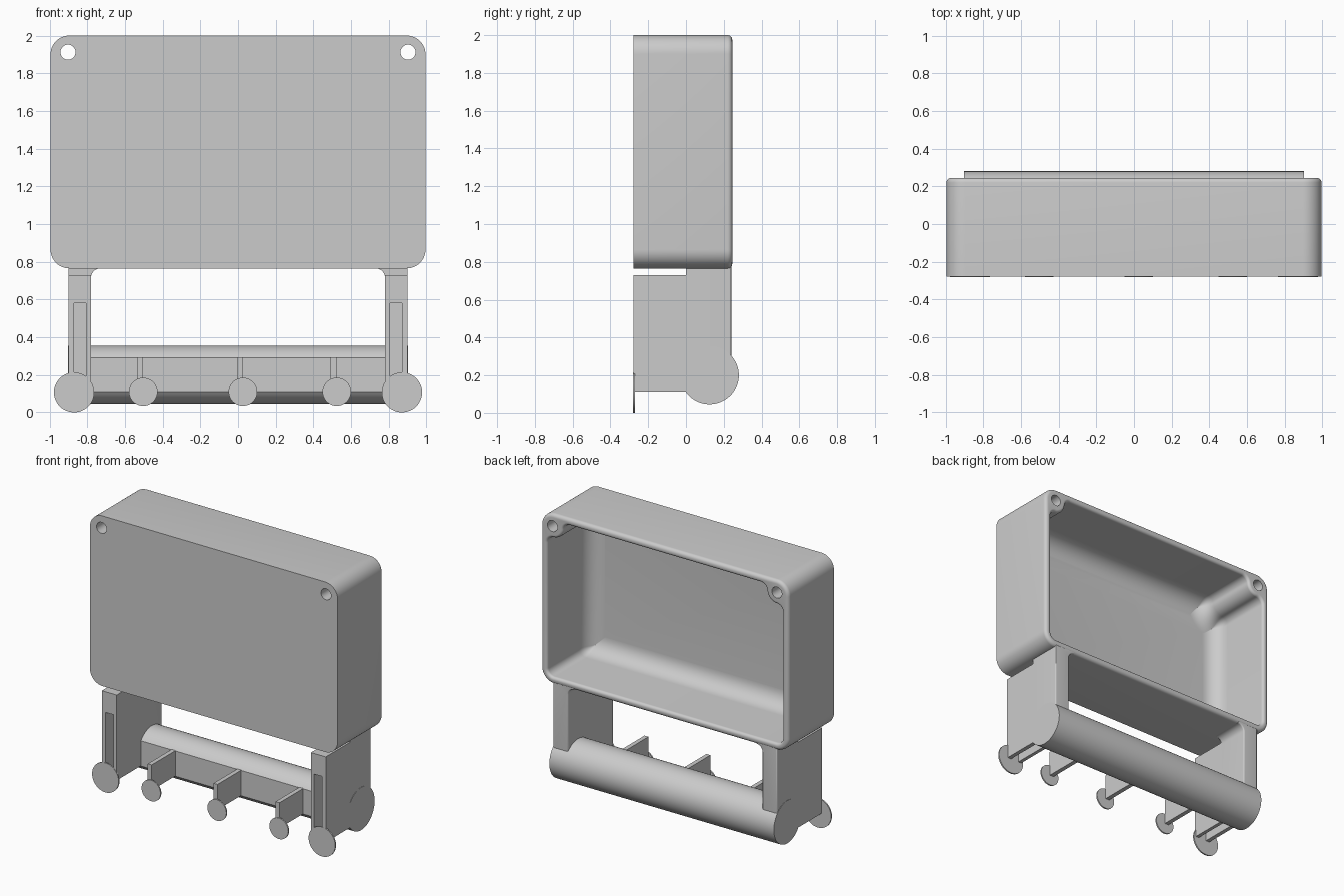
import bpy, bmesh
from math import sin, cos, pi, atan2, sqrt, radians

if "Cube" in bpy.data.objects:
    bpy.data.objects.remove(bpy.data.objects["Cube"])

gray = bpy.data.materials.new("light gray plastic")
gray.use_nodes = True
gray.diffuse_color = (0.6, 0.6, 0.6, 1)
gray.node_tree.nodes["Principled BSDF"].inputs["Base Color"].default_value = (0.6, 0.6, 0.6, 1)


def arc(cx, cz, r, a0, a1, n=10):
    return [(cx + r * cos(a0 + (a1 - a0) * i / n), cz + r * sin(a0 + (a1 - a0) * i / n))
            for i in range(n + 1)]


def circle(cx, cz, r, n=48):
    return arc(cx, cz, r, 0, 2 * pi, n)[:-1]


def loft(name, rings, round_back=0):
    """Skin a stack of matching rings; optionally round the edges of the last one."""
    bm = bmesh.new()
    loops = [[bm.verts.new(p) for p in ring] for ring in rings]
    n = len(loops[0])
    for a, b in zip(loops, loops[1:]):
        for i in range(n):
            j = (i + 1) % n
            bm.faces.new((a[i], a[j], b[j], b[i]))
    bm.faces.new(loops[0])
    back = bm.faces.new(loops[-1])
    bmesh.ops.recalc_face_normals(bm, faces=bm.faces)
    if round_back:
        bmesh.ops.bevel(bm, geom=list(back.edges), offset=round_back, segments=6,
                        profile=0.5, affect='EDGES', clamp_overlap=True)
    mesh = bpy.data.meshes.new(name)
    bm.to_mesh(mesh)
    bm.free()
    mesh.materials.append(gray)
    ob = bpy.data.objects.new(name, mesh)
    bpy.context.collection.objects.link(ob)
    return ob


def prism(name, pts, y0, y1, round_back=0):
    return loft(name, [[(x, y, z) for x, z in pts] for y in (y0, y1)], round_back)


def smooth(ob):
    bpy.ops.object.select_all(action='DESELECT')
    ob.select_set(True)
    bpy.context.view_layer.objects.active = ob
    bpy.ops.object.shade_smooth_by_angle(angle=radians(32))


def cut(ob, cutter):
    mod = ob.modifiers.new("cut", 'BOOLEAN')
    mod.operation = 'DIFFERENCE'
    mod.solver = 'EXACT'
    mod.object = cutter
    bpy.context.view_layer.objects.active = ob
    bpy.ops.object.modifier_apply(modifier=mod.name)
    bpy.data.objects.remove(cutter)


def rect(x0, x1, z0, z1):
    return [(x0, z0), (x1, z0), (x1, z1), (x0, z1)]


FRONT, BACK = -0.278, 0.245
HX, HZ = 0.902, 1.912      # screw hole centre


def cavity_ring(d, y):
    """Cavity outline inset by d, wrapping around the screw bosses."""
    w, zb, zt = 0.945 - d, 0.815 + d, 1.95 - d
    f, boss = max(0.05 - d, 0.002), 0.085 + d
    half = arc(w - f, zb + f, f, -pi / 2, 0)
    c1 = (w - f, HZ - sqrt((boss + f) ** 2 - (w - f - HX) ** 2))
    c2 = (HX - sqrt((boss + f) ** 2 - (zt - f - HZ) ** 2), zt - f)
    a1, a2 = (atan2(HZ - c[1], HX - c[0]) for c in (c1, c2))
    half += arc(*c1, f, 0, a1)
    half += arc(HX, HZ, boss, a1 - pi, a2 - pi, 14)[1:-1]
    half += arc(*c2, f, a2, pi / 2)
    return [(x, y, z) for x, z in half + [(-x, z) for x, z in reversed(half)]]


# Hollow box, open at the back, with rounded rim and filleted floor
R = 0.1
outline = []
for cx, cz, a in ((0.995 - R, 0.765 + R, -pi / 2), (0.995 - R, 2 - R, 0),
                  (R - 0.995, 2 - R, pi / 2), (R - 0.995, 0.765 + R, pi)):
    outline += arc(cx, cz, R, a, a + pi / 2, 12)
box = prism("box", outline, FRONT, BACK, 0.025)
quarter = [i * pi / 16 for i in range(9)]
lip, fil, floor = 0.02, 0.12, -0.25
rings = [cavity_ring(-lip, BACK + 0.02)]
rings += [cavity_ring(lip * (sin(a) - 1), BACK - lip * (1 - cos(a))) for a in quarter]
rings += [cavity_ring(fil * (1 - cos(a)), floor + fil * (1 - sin(a))) for a in quarter]
cut(box, loft("cavity_cutter", rings))
for s in (-1, 1):
    cut(box, prism("hole_cutter", circle(s * HX, HZ, 0.04, 32), -0.4, 0.4))
smooth(box)

# Back bar with a flat front face
CY, CZ, BR = 0.125, 0.2, 0.155
half_angle = pi - atan2(sqrt(BR ** 2 - CY ** 2), CY)
section = arc(CY, CZ, BR, -half_angle, half_angle, 56)
smooth(loft("back_bar", [[(x, y, z) for y, z in section] for x in (-0.902, 0.902)]))

# Side arms: rear post, slotted front panel and end disc
for s, side in ((-1, "right"), (1, "left")):
    post = [(0.78, 0.2), (0.9, 0.2), (0.9, 0.79), (0.73, 0.79)]
    post += arc(0.73, 0.715, 0.05, pi / 2, 0, 8)
    smooth(prism(side + "_arm_post", [(s * x, z) for x, z in post], 0, 0.24, 0.025))
    panel = [(0.78, 0.11), (0.806, 0.11), (0.806, 0.58), (0.87, 0.58),
             (0.87, 0.11), (0.9, 0.11), (0.9, 0.73), (0.78, 0.73)]
    prism(side + "_arm_panel", [(s * x, z) for x, z in panel], FRONT, 0.002)
    smooth(prism(side + "_arm_disc", circle(s * 0.87, 0.107, 0.107), -0.28, -0.27))

# Hooks: thin rib with a round stop at the tip
for name, x in (("right", -0.519), ("middle", 0.01), ("left", 0.508)):
    prism(name + "_hook_rib", rect(x - 0.016, x + 0.016, 0.11, 0.294), -0.272, 0.002)
    smooth(prism(name + "_hook_disc", circle(x + 0.016, 0.11, 0.076), -0.28, -0.27))
